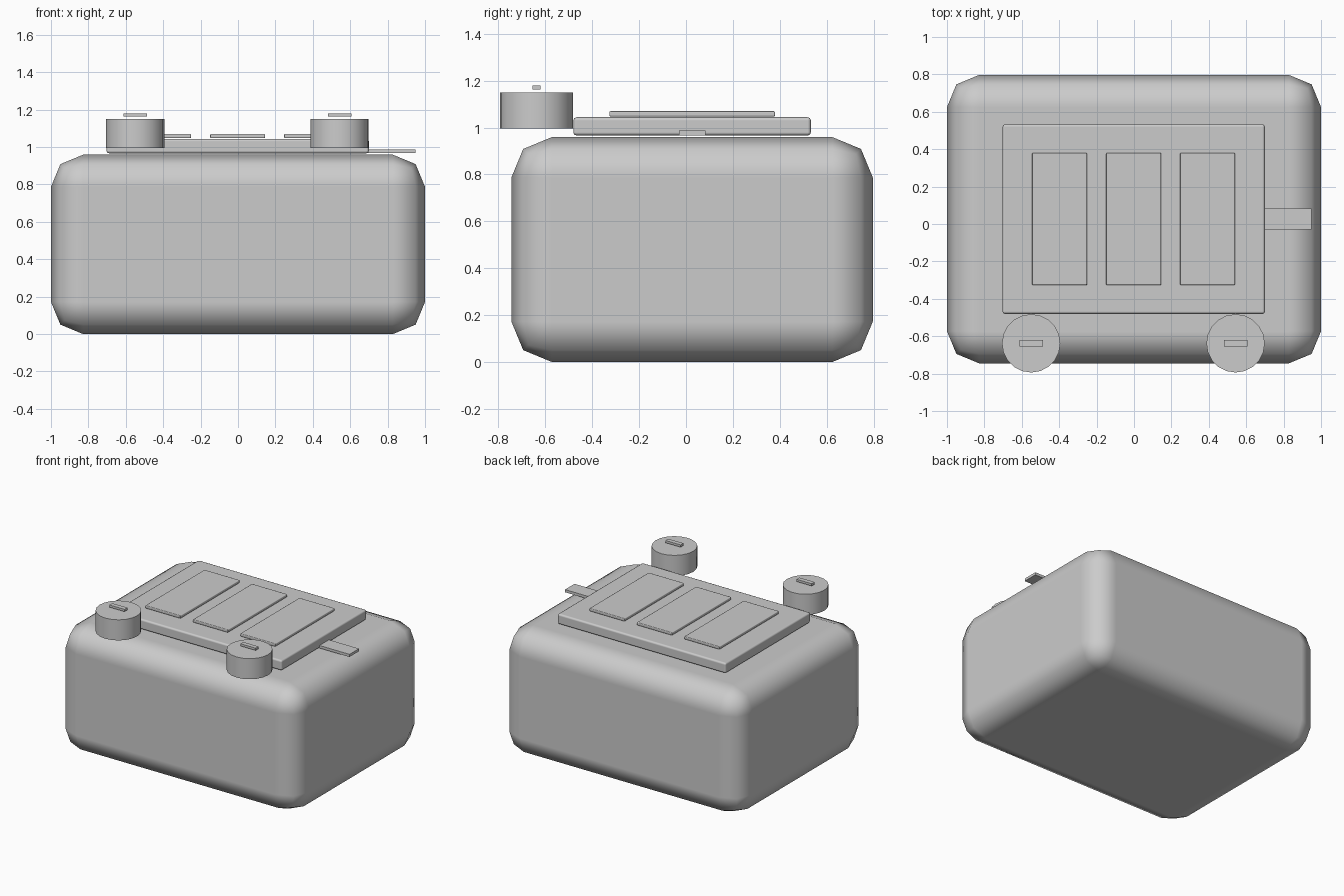
import bpy
import math

cube = bpy.data.objects.get("Cube")
if cube:
    bpy.data.objects.remove(cube, do_unlink=True)

# Single plain grey finish
grey = bpy.data.materials.new("plain_grey")
grey.use_nodes = True
colour = (0.6, 0.6, 0.6, 1)
grey.diffuse_color = colour
grey.node_tree.nodes["Principled BSDF"].inputs["Base Color"].default_value = colour


def box(name, x, y, z, bevel=0, segments=2):
    """Box from (min, max) ranges, with optional smooth rounded edges."""
    ranges = (x, y, z)
    bpy.ops.mesh.primitive_cube_add(size=1, location=[(a + b) / 2 for a, b in ranges])
    ob = bpy.context.object
    ob.name = name
    ob.scale = [b - a for a, b in ranges]
    bpy.ops.object.transform_apply(location=False, rotation=False, scale=True)
    ob.data.materials.append(grey)
    if bevel:
        for face in ob.data.polygons:
            face.use_smooth = True
        mod = ob.modifiers.new("rounded_edges", "BEVEL")
        mod.width = bevel
        mod.segments = segments
        mod.harden_normals = True
    return ob


def knob(name, x, y):
    """Round knob with a thin grip bar hovering just above it."""
    bpy.ops.mesh.primitive_cylinder_add(vertices=20, radius=0.156, depth=0.155,
                                        location=(x, y, 1.073))
    ob = bpy.context.object
    ob.name = name
    ob.data.materials.append(grey)
    bpy.ops.object.shade_smooth_by_angle(angle=math.radians(40))
    box(name + "_grip", (x - 0.063, x + 0.063), (y - 0.017, y + 0.017), (1.163, 1.18))


# Main rounded body
box("body", (-1, 1), (-0.745, 0.797), (0, 0.959), 0.172)

# Top plate with three raised panels
box("top_plate", (-0.703, 0.7), (-0.481, 0.533), (0.966, 1.044), 0.014)
for label, x in (("right", -0.398), ("middle", -0.002), ("left", 0.393)):
    box(label + "_panel", (x - 0.147, x + 0.147), (-0.327, 0.38), (1.047, 1.07), 0.006)

# Latch tab sticking out on the left side
box("latch_tab", (0.6, 0.95), (-0.03, 0.083), (0.967, 0.987))

# Pair of knobs along the front edge
knob("right_knob", -0.55, -0.638)
knob("left_knob", 0.543, -0.638)
